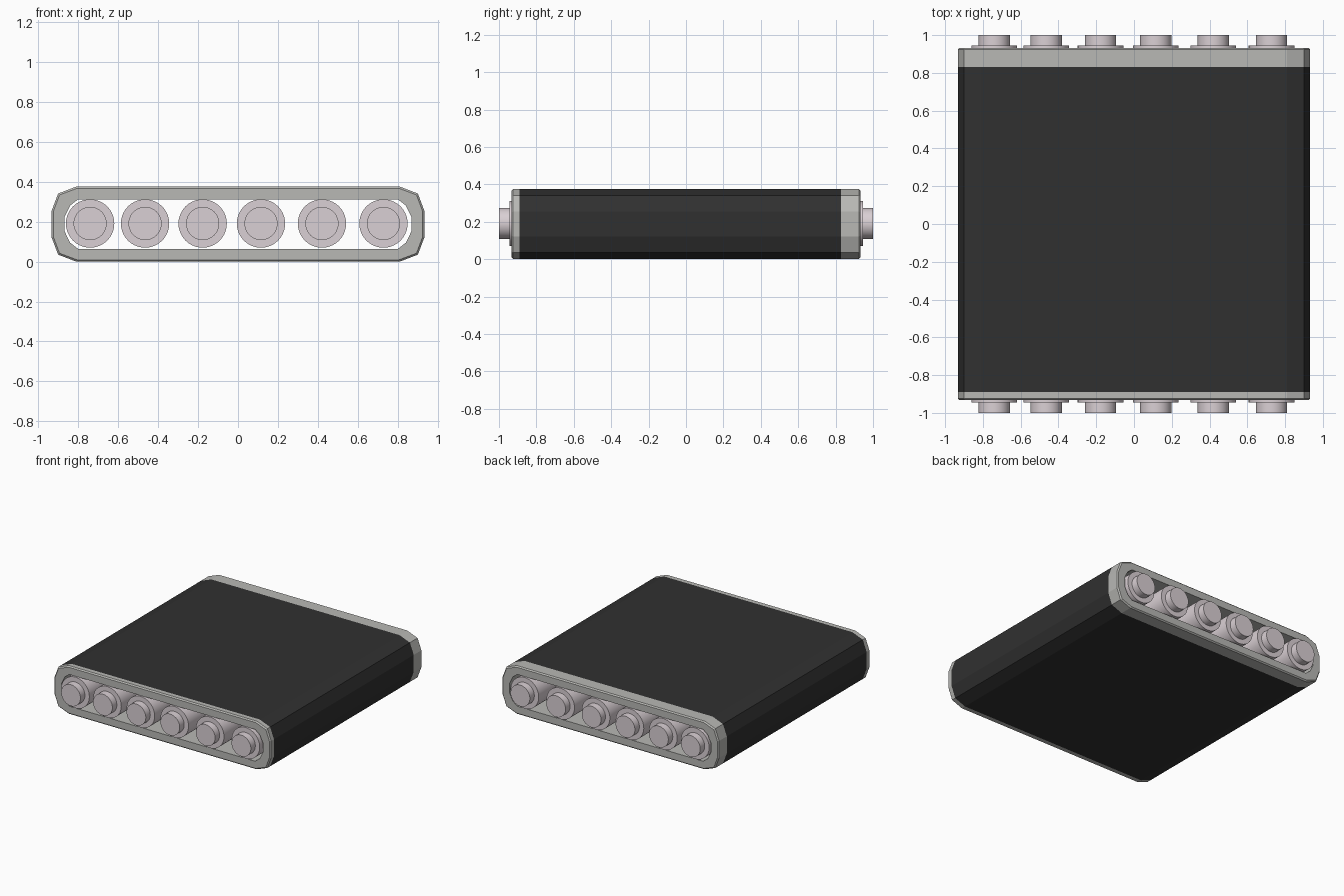
import bpy, bmesh, math

if "Cube" in bpy.data.objects:
    bpy.data.objects.remove(bpy.data.objects["Cube"])

CZ = 0.1875  # mid height of the pack


def material(name, rgb):
    m = bpy.data.materials.new(name)
    m.diffuse_color = (*rgb, 1)
    m.use_nodes = True
    m.node_tree.nodes["Principled BSDF"].inputs["Base Color"].default_value = m.diffuse_color
    return m


black = material("black_wrap", (0.03, 0.03, 0.03))
grey = material("grey_shell", (0.48, 0.48, 0.46))
cell_metal = material("cell_metal", (0.70, 0.63, 0.66))


def section(corner):
    """Mirror one quarter (x, height above centre) into a full closed section."""
    right = corner + [(x, -z) for x, z in reversed(corner)]
    return right + [(-x, -z) for x, z in right]


# quarter profiles run from the top edge round to the side
OUTER = section([(0.81, 0.1875), (0.90, 0.153), (0.933, 0.066)])
BEVEL = section([(0.806, 0.1785), (0.893, 0.146), (0.924, 0.064)])
INNER = section([(0.80, 0.124), (0.84, 0.093), (0.868, 0.036)])


def loft(name, rings, mat):
    """Skin a sequence of (section, y) rings."""
    bm = bmesh.new()
    loops = [[bm.verts.new((x, y, CZ + z)) for x, z in s] for s, y in rings]
    for a, b in zip(loops, loops[1:]):
        for i in range(len(a)):
            j = (i + 1) % len(a)
            bm.faces.new((a[i], a[j], b[j], b[i]))
    return finish(name, bm, mat)


def finish(name, bm, mat):
    me = bpy.data.meshes.new(name)
    bm.to_mesh(me)
    bm.free()
    me.materials.append(mat)
    ob = bpy.data.objects.new(name, me)
    bpy.context.collection.objects.link(ob)
    return ob


# Casing: grey rims at both ends, black wrap between, grey bore inside
E = 0.933
loft("front_rim", [(INNER, -E), (BEVEL, -E), (OUTER, -E + 0.009), (OUTER, -0.89)], grey)
loft("black_sleeve", [(OUTER, -0.89), (OUTER, 0.83)], black)
loft("rear_rim", [(OUTER, 0.83), (OUTER, E - 0.009), (BEVEL, E), (INNER, E)], grey)
loft("inner_liner", [(INNER, E), (INNER, -E)], grey)


# Cells: stepped cylinders with a terminal at each end
def cell(name, x, sides=40):
    steps = [(0.083, -1.0), (0.083, -0.945), (0.121, -0.945),
             (0.121, 0.945), (0.083, 0.945), (0.083, 1.0)]
    bm = bmesh.new()
    loops = []
    for r, y in steps:
        ang = [2 * math.pi * i / sides for i in range(sides)]
        loops.append([bm.verts.new((x + r * math.cos(a), y, CZ + 0.003 + r * math.sin(a))) for a in ang])
    for k, (a, b) in enumerate(zip(loops, loops[1:])):
        for i in range(sides):
            j = (i + 1) % sides
            f = bm.faces.new((a[i], b[i], b[j], a[j]))
            f.smooth = k % 2 == 0
    bm.faces.new(loops[0])
    bm.faces.new(loops[-1][::-1])
    bmesh.ops.recalc_face_normals(bm, faces=bm.faces)
    for e in bm.edges:
        if len(e.link_faces) == 2 and e.calc_face_angle() > math.radians(40):
            e.smooth = False
    return finish(name, bm, cell_metal)


for n, x in enumerate([-0.74, -0.465, -0.177, 0.115, 0.42, 0.728]):
    cell(f"cell_{n + 1}", x)
